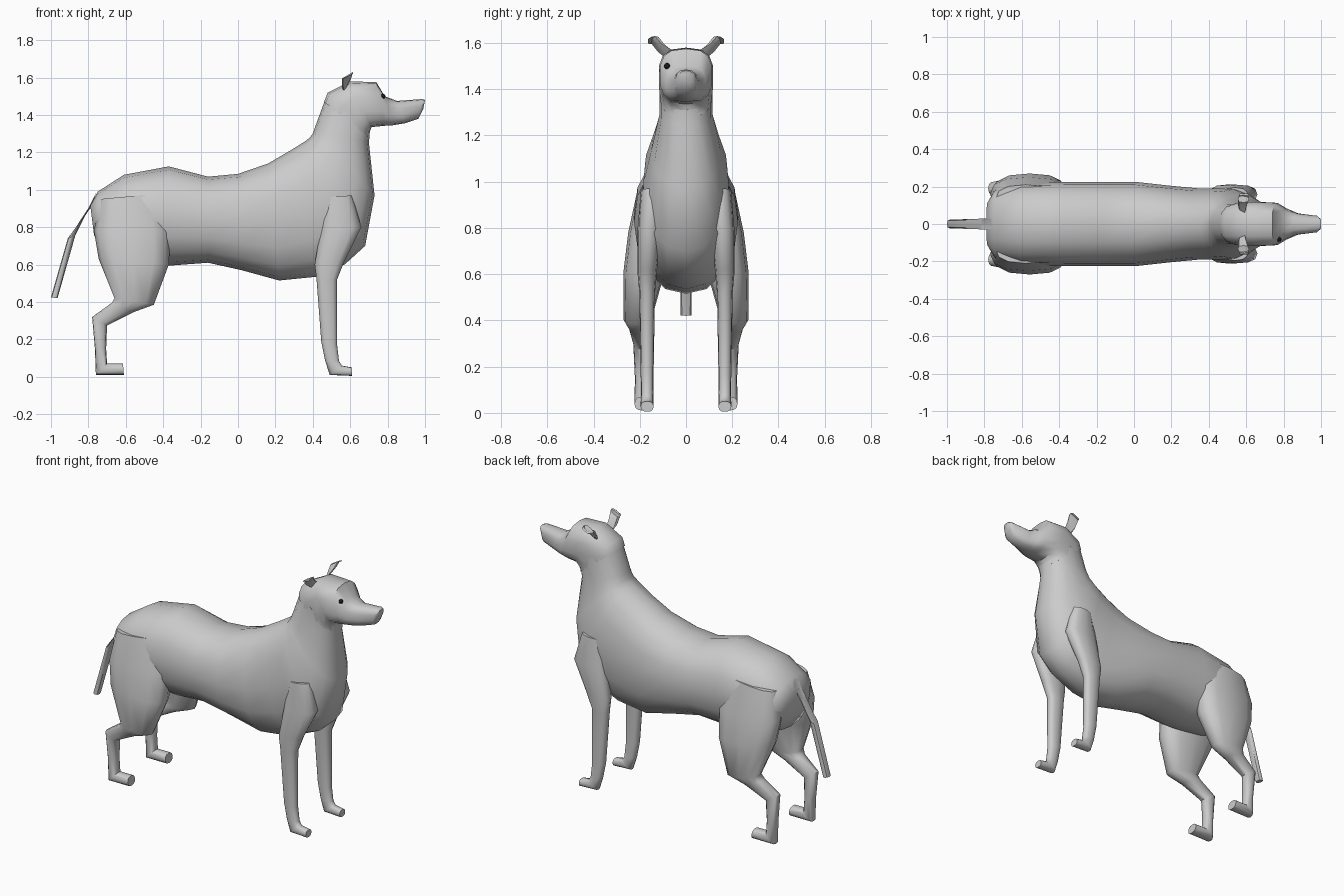
import bpy, bmesh
from math import cos, sin, pi, copysign, radians
from mathutils import Vector


def finish(ob, mirror=False, angle=50):
    if mirror:
        m = ob.modifiers.new("mirror", 'MIRROR')
        m.use_axis = (False, True, False)
        m.use_clip = False
        m.use_mirror_merge = False
    bpy.ops.object.select_all(action='DESELECT')
    ob.select_set(True)
    bpy.context.view_layer.objects.active = ob
    bpy.ops.object.shade_smooth_by_angle(angle=radians(angle))


def loft(name, rings, sides=12, power=2.2, mirror=False, angle=50):
    """rings: (ax, az, bx, bz, y centre, y half width); a and b are opposite edges."""
    bm = bmesh.new()
    loops = []
    for ax, az, bx, bz, y, h in rings:
        c = Vector(((ax + bx) / 2, y, (az + bz) / 2))
        u = Vector(((ax - bx) / 2, 0, (az - bz) / 2))
        v = Vector((0, h, 0))
        loop = []
        for i in range(sides):
            t = 2 * pi * i / sides
            cu = copysign(abs(cos(t)) ** (2 / power), cos(t))
            sv = copysign(abs(sin(t)) ** (2 / power), sin(t))
            loop.append(bm.verts.new(c + u * cu + v * sv))
        loops.append(loop)
    for p, q in zip(loops, loops[1:]):
        for i in range(sides):
            j = (i + 1) % sides
            bm.faces.new((p[i], p[j], q[j], q[i]))
    bm.faces.new(loops[0])
    bm.faces.new(loops[-1])
    bmesh.ops.recalc_face_normals(bm, faces=bm.faces)
    me = bpy.data.meshes.new(name)
    bm.to_mesh(me)
    bm.free()
    ob = bpy.data.objects.new(name, me)
    bpy.context.collection.objects.link(ob)
    finish(ob, mirror, angle)
    return ob


# Torso and neck
loft("body", [
    (-.79, .92, -.77, .76, 0, .12),
    (-.75, .99, -.73, .67, 0, .19),
    (-.61, 1.08, -.58, .62, 0, .22),
    (-.37, 1.125, -.36, .595, 0, .225),
    (-.16, 1.07, -.16, .61, 0, .225),
    (.0, 1.085, .02, .57, 0, .225),
    (.16, 1.14, .22, .515, 0, .205),
    (.28, 1.21, .42, .535, 0, .19),
    (.36, 1.26, .57, .60, 0, .19),
    (.385, 1.28, .68, .70, 0, .185),
    (.40, 1.30, .73, .97, 0, .15),
    (.41, 1.33, .70, 1.25, 0, .115),
    (.48, 1.52, .705, 1.31, 0, .115),
], sides=16, power=2.3)

# Head and snout
loft("head", [
    (.46, 1.47, .70, 1.28, 0, .112),
    (.48, 1.52, .70, 1.30, 0, .115),
    (.60, 1.58, .715, 1.335, 0, .12),
    (.74, 1.575, .78, 1.342, 0, .115),
    (.785, 1.50, .83, 1.345, 0, .085),
    (.85, 1.475, .89, 1.355, 0, .058),
    (.985, 1.485, .965, 1.38, 0, .045),
    (1.0, 1.48, .99, 1.43, 0, .028),
], sides=14, power=2.8)

# Hind legs
loft("hind_leg", [
    (-.74, .95, -.42, .98, .13, .08),
    (-.77, .78, -.36, .78, .16, .09),
    (-.745, .63, -.37, .60, .18, .09),
    (-.66, .42, -.45, .385, .21, .06),
    (-.675, .395, -.56, .345, .20, .048),
    (-.78, .32, -.70, .275, .19, .038),
    (-.765, .15, -.705, .15, .187, .034),
    (-.76, .01, -.70, .07, .187, .036),
    (-.61, .01, -.615, .07, .187, .036),
], power=2.5, mirror=True)

# Front legs
loft("front_leg", [
    (.47, .96, .61, .97, .145, .05),
    (.44, .78, .66, .80, .158, .052),
    (.41, .60, .57, .62, .168, .042),
    (.42, .52, .53, .52, .168, .034),
    (.445, .19, .53, .17, .168, .028),
    (.465, .09, .54, .085, .168, .027),
    (.49, .01, .555, .06, .168, .028),
    (.61, .005, .61, .05, .168, .028),
], power=2.5, mirror=True)

# Tail
loft("tail", [
    (-.79, .90, -.76, .98, 0, .03),
    (-.91, .74, -.87, .755, 0, .026),
    (-1.0, .425, -.965, .42, 0, .024),
], sides=8, power=2.5)

# Ears: short folded flaps pointing outwards
loft("ear", [
    (.565, 1.525, .595, 1.575, .07, .01),
    (.555, 1.555, .605, 1.595, .105, .018),
    (.555, 1.595, .615, 1.63, .135, .02),
    (.565, 1.595, .615, 1.62, .16, .004),
], sides=8, power=3, mirror=True, angle=30)

# Eye
bpy.ops.mesh.primitive_uv_sphere_add(segments=12, ring_count=8, radius=.013,
                                     location=(.775, -.082, 1.50))
eye = bpy.context.object
eye.name = "eye"
mat = bpy.data.materials.new("black")
mat.diffuse_color = (.01, .01, .01, 1)
eye.data.materials.append(mat)
finish(eye)
